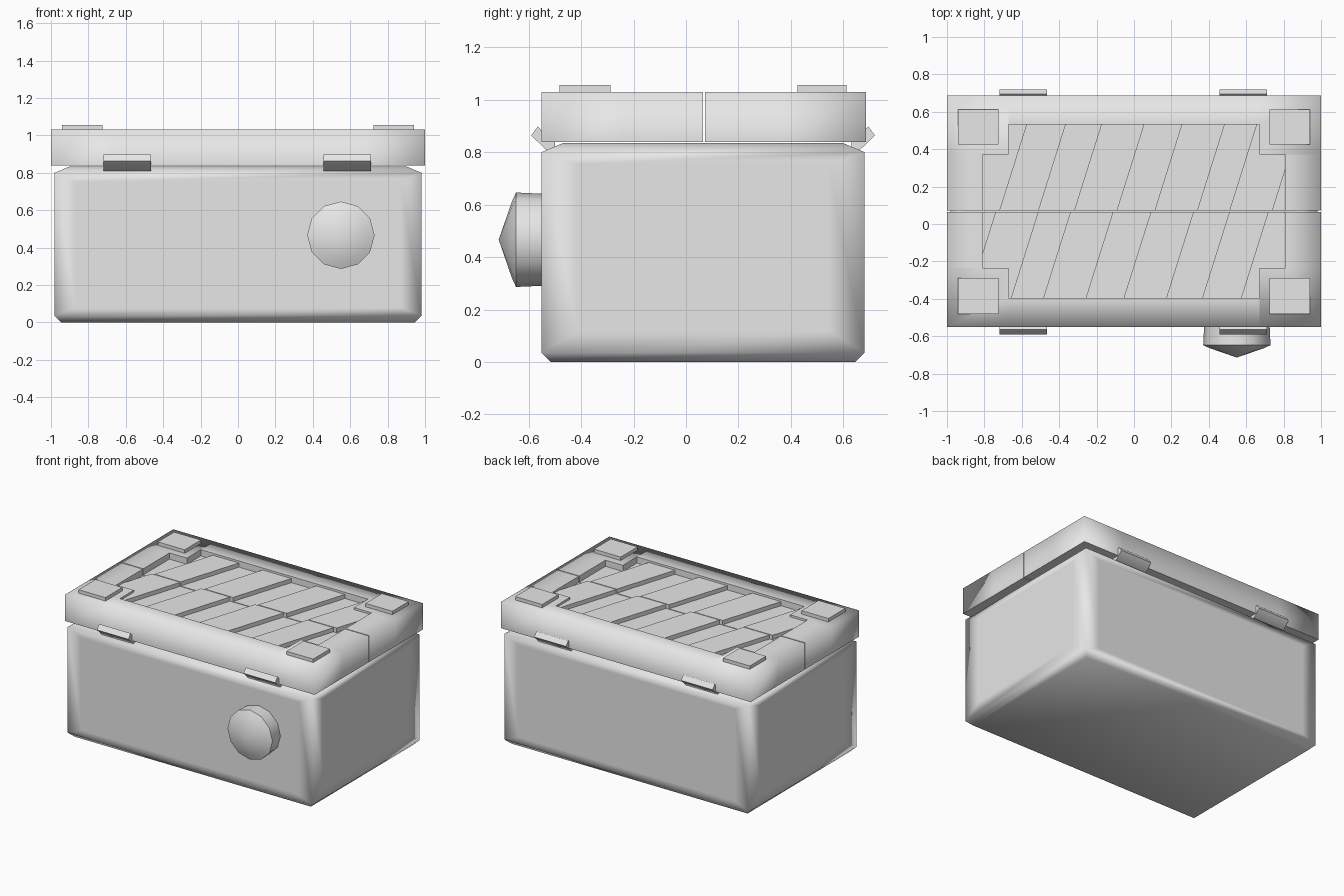
import bpy, bmesh, math
from mathutils import Vector, Matrix

if "Cube" in bpy.data.objects:
    bpy.data.objects.remove(bpy.data.objects["Cube"])

grey = bpy.data.materials.new("plain_grey")
grey.diffuse_color = (0.8, 0.8, 0.8, 1)
grey.use_nodes = True
grey.node_tree.nodes["Principled BSDF"].inputs["Base Color"].default_value = grey.diffuse_color
MID = 0.0675          # y of the line between the two lids


def finish(name, bm, smooth=False, angle=None):
    bmesh.ops.recalc_face_normals(bm, faces=bm.faces[:])
    for f in bm.faces:
        f.smooth = smooth
    me = bpy.data.meshes.new(name)
    bm.to_mesh(me)
    bm.free()
    me.materials.append(grey)
    ob = bpy.data.objects.new(name, me)
    bpy.context.collection.objects.link(ob)
    if angle:
        bpy.ops.object.select_all(action='DESELECT')
        ob.select_set(True)
        bpy.context.view_layer.objects.active = ob
        bpy.ops.object.shade_smooth_by_angle(angle=math.radians(angle))
    return ob


def loft(bm, rings, caps=True):
    """Join closed rings of points with quads."""
    vs = [[bm.verts.new(p) for p in r] for r in rings]
    n = len(rings[0])
    for a, b in zip(vs, vs[1:]):
        for i in range(n):
            j = (i + 1) % n
            bm.faces.new((a[i], a[j], b[j], b[i]))
    if caps:
        bm.faces.new(vs[0])
        bm.faces.new(vs[-1])
    return vs


def rect(x0, x1, y0, y1, z):
    return [(x0, y0, z), (x1, y0, z), (x1, y1, z), (x0, y1, z)]


def turned(pt):
    """Half turn about the centre line, for the rear lid."""
    return (-pt[0], 2 * MID + 0.002 - pt[1], pt[2])


# body: chamfered box with a flat panel on each of the four sides
bm = bmesh.new()
loft(bm, [rect(-.98 + i, .98 - i, -.55 + i, .68 - i, z)
          for i, z in ((.035, 0), (0, .035), (0, .80), (.08, .834))])
bm.normal_update()
bmesh.ops.recalc_face_normals(bm, faces=bm.faces[:])
sides = [f for f in bm.faces if abs(f.normal.z) < .01]
bmesh.ops.inset_individual(bm, faces=sides, thickness=.05)
for f in sides:
    for v in f.verts:
        high = v.co.z > .4
        if abs(f.normal.x) > .5:
            v.co.y = .544 if v.co.y > MID else -.414
            v.co.z = .755 if high else .12
        else:
            v.co.x = math.copysign(.87, v.co.x)
            v.co.z = .75 if high else .08
    for e in f.edges:
        e.smooth = False
finish("body", bm, True)

# lids: rim around a stepped recess, with slanted raised stripes inside
OUTER = [(-1, .065), (-1, -.235), (-1, -.55), (-.67, -.55)]
INNER = [(-.81, .065), (-.81, -.235), (-.67, -.235), (-.67, -.395)]
OUTER += [(-x, y) for x, y in reversed(OUTER)]
INNER += [(-x, y) for x, y in reversed(INNER)]
CUTS = [-.74, -.51, -.34, -.11, .09, .32, .51, .72]
SLANT = .315
LOW, STRIPE, BASE, TOP = .985, 1.015, .838, 1.03


def make_lid(name, move):
    bm = bmesh.new()
    lv = [[bm.verts.new((x, y, z)) for x, y in pts]
          for pts, z in ((OUTER, BASE), (OUTER, TOP), (INNER, TOP), (INNER, LOW))]
    for a, b in zip(lv, lv[1:]):
        for i in range(len(OUTER) - 1):
            bm.faces.new((a[i], a[i + 1], b[i + 1], b[i]))
    bm.faces.new(lv[0])
    # wall facing the gap
    bm.faces.new([lv[k][0] for k in range(4)] + [lv[k][-1] for k in (3, 2, 1, 0)])
    for e in bm.edges:
        zs = [v.co.z for v in e.verts]
        on_gap = all(v.co.y > .06 for v in e.verts)
        inner = all(v in lv[2] or v in lv[3] for v in e.verts)
        if on_gap or inner or max(zs) < BASE + .01:
            e.smooth = False
    for v in bm.verts:
        v.co = move(v.co)
    finish(name + "_rim", bm, True)

    bm = bmesh.new()
    bm.faces.new([bm.verts.new((x, y, LOW)) for x, y in INNER])
    for c in CUTS:
        bmesh.ops.bisect_plane(bm, geom=bm.verts[:] + bm.edges[:] + bm.faces[:],
                               plane_co=(c, .065, LOW), plane_no=(1, -SLANT, 0))
    raised = []
    for f in bm.faces:
        m = f.calc_center_median()
        t = m.x - (m.y - .065) * SLANT
        if sum(t > c for c in CUTS) % 2:
            raised.append(f)
    out = bmesh.ops.extrude_face_region(bm, geom=raised)
    for v in out["geom"]:
        if isinstance(v, bmesh.types.BMVert):
            v.co.z = STRIPE
    bmesh.ops.delete(bm, geom=[f for f in raised if f.is_valid], context='FACES_ONLY')
    for v in bm.verts:
        v.co = move(v.co)
    ob = finish(name + "_stripes", bm)
    # keep the open floor facing up
    me = ob.data
    if sum(p.normal.z * p.area for p in me.polygons) < 0:
        me.flip_normals()


make_lid("front_lid", lambda p: Vector(p))
make_lid("rear_lid", lambda p: Vector(turned(p)))

# corner pads on top of the lids
for sx, side in ((-1, "left"), (1, "right")):
    for y0, y1, end in ((-.482, -.288), (.425, .612)) and \
            ((-.482, -.288, "front"), (.425, .612, "rear")):
        x0, x1 = sorted((sx * .725, sx * .94))
        bm = bmesh.new()
        loft(bm, [rect(x0, x1, y0, y1, 1.02), rect(x0, x1, y0, y1, 1.055)])
        finish(f"{end}_{side}_pad", bm)

# bent clasps on the front and rear edges
CLASP = [(-.50, .81), (-.535, .81), (-.59, .864), (-.565, .898), (-.54, .87), (-.50, .87)]
for x0, x1, side in ((-.718, -.465, "left"), (.457, .712, "right")):
    for end in ("front", "rear"):
        flip = (lambda y: y) if end == "front" else (lambda y: 2 * .065 - y)
        bm = bmesh.new()
        loft(bm, [[(x, flip(y), z) for y, z in CLASP] for x in (x0, x1)])
        finish(f"{end}_{side}_clasp", bm, angle=50)

# twelve-sided knob with a pointed face
bm = bmesh.new()
rings = []
for r, y in ((.175, -.54), (.18, -.648), (.145, -.664)):
    rings.append([(.55 + r * math.cos(i * math.tau / 12), y,
                   .466 + r * math.sin(i * math.tau / 12)) for i in range(12)])
vs = loft(bm, rings, caps=False)
tip = bm.verts.new((.55, -.714, .466))
for i in range(12):
    bm.faces.new((vs[-1][i], vs[-1][(i + 1) % 12], tip))
bm.faces.new(vs[0])
finish("knob", bm, angle=40)
